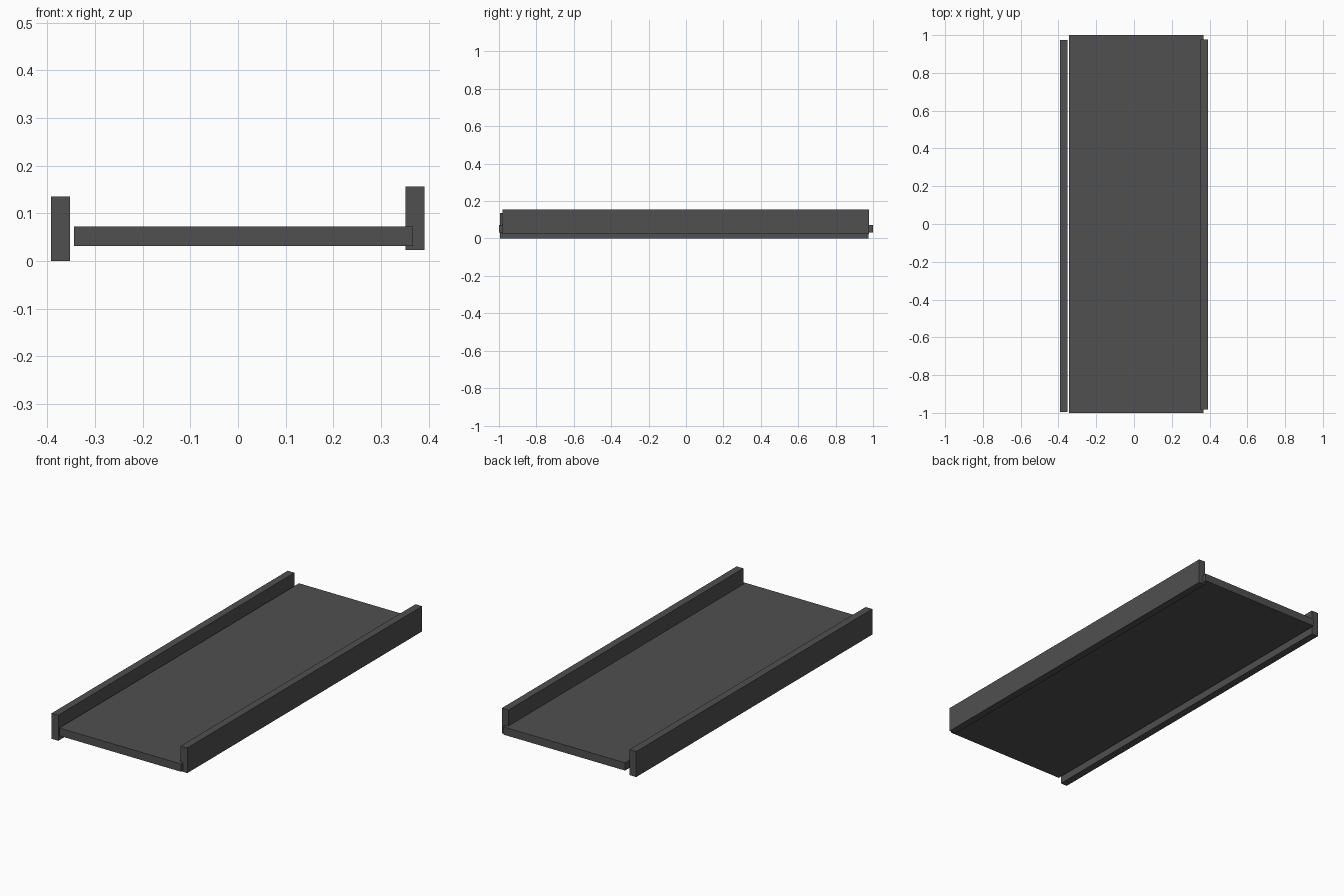
import bpy

if "Cube" in bpy.data.objects:
    bpy.data.objects.remove(bpy.data.objects["Cube"])

# single dark grey material
mat = bpy.data.materials.new("dark grey")
mat.diffuse_color = (0.08, 0.08, 0.08, 1)
mat.use_nodes = True
mat.node_tree.nodes["Principled BSDF"].inputs["Base Color"].default_value = mat.diffuse_color


def box(name, lo, hi):
    """Axis-aligned box between two corners."""
    centre = [(a + b) / 2 for a, b in zip(lo, hi)]
    bpy.ops.mesh.primitive_cube_add(size=1, location=centre)
    ob = bpy.context.object
    ob.name = name
    ob.scale = [b - a for a, b in zip(lo, hi)]
    bpy.ops.object.transform_apply(location=False, rotation=False, scale=True)
    ob.data.materials.append(mat)


# flat deck and the two side rails
box("deck", (-0.344, -1.0, 0.031), (0.367, 1.0, 0.072))
box("left_rail", (-0.392, -0.995, 0.0), (-0.353, 0.975, 0.135))
box("right_rail", (0.352, -0.981, 0.023), (0.391, 0.978, 0.156))
